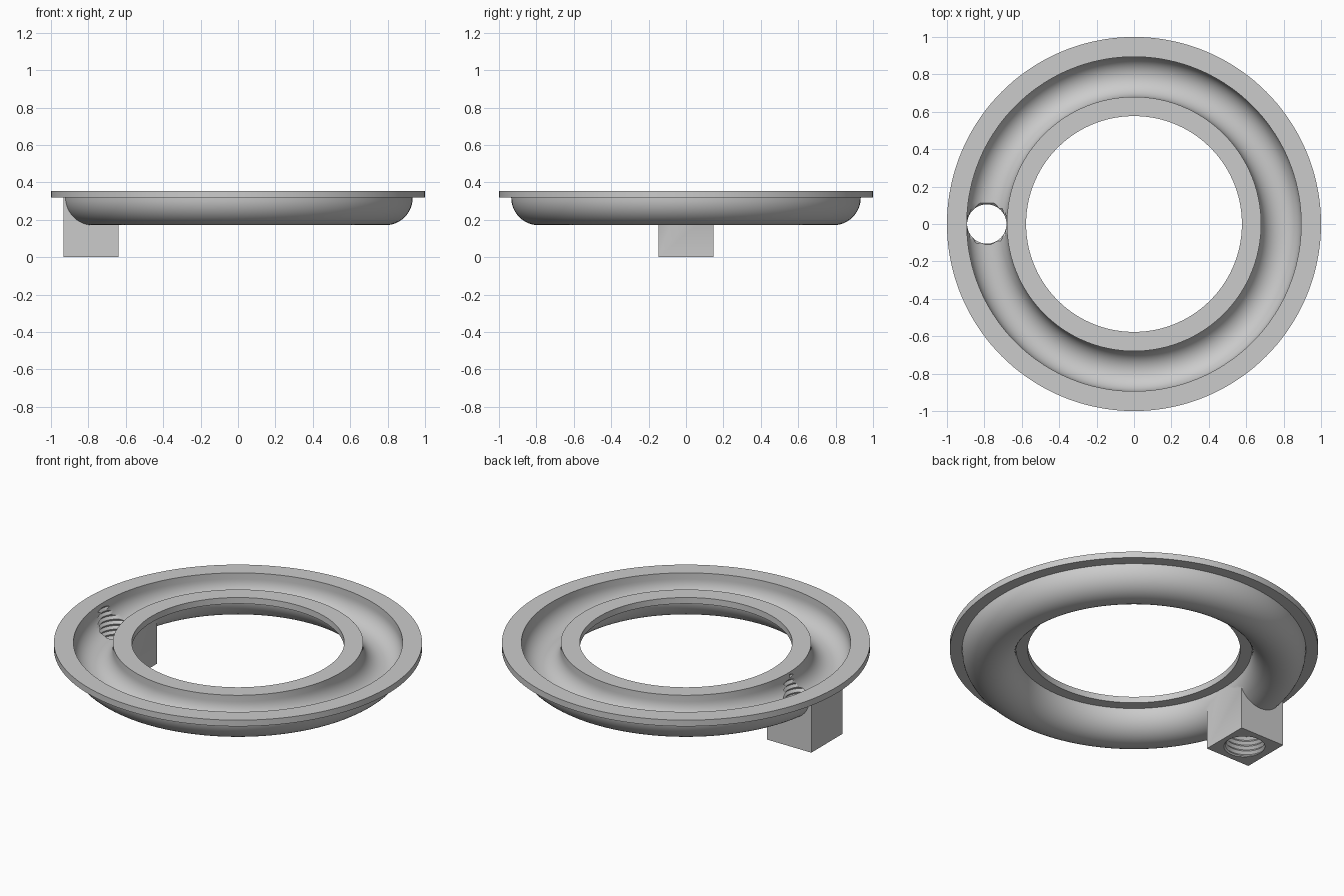
import bpy
import bmesh
from math import sin, cos, pi, tau, radians

if "Cube" in bpy.data.objects:
    bpy.data.objects.remove(bpy.data.objects["Cube"])

grey = bpy.data.materials.new("plain_grey")
grey.use_nodes = True
colour = (0.6, 0.6, 0.6, 1)
grey.diffuse_color = colour
grey.node_tree.nodes["Principled BSDF"].inputs["Base Color"].default_value = colour

TOP, UNDER = 0.355, 0.318      # flange faces
MID = 0.787                    # radius of the channel centre line
SHELL, GROOVE = 0.147, 0.107   # outer and inner channel radii


def finish(bm, name):
    bmesh.ops.recalc_face_normals(bm, faces=bm.faces[:])
    mesh = bpy.data.meshes.new(name)
    bm.to_mesh(mesh)
    bm.free()
    mesh.materials.append(grey)
    obj = bpy.data.objects.new(name, mesh)
    bpy.context.collection.objects.link(obj)
    return obj


def lathe(name, profile, segments=144):
    """Revolve a closed (radius, height) profile around z."""
    bm = bmesh.new()
    rings = [[bm.verts.new((r * cos(tau * s / segments), r * sin(tau * s / segments), z))
              for r, z in profile] for s in range(segments)]
    count = len(profile)
    for s in range(segments):
        a, b = rings[s], rings[(s + 1) % segments]
        for i in range(count):
            j = (i + 1) % count
            bm.faces.new((a[i], b[i], b[j], a[j]))
    return finish(bm, name)


def lower_arc(radius, steps=24):
    return [(MID + radius * cos(pi * i / steps), UNDER - radius * sin(pi * i / steps))
            for i in range(steps + 1)]


def threaded_rod(name, minor, major, pitch, bottom, turns, segments=64):
    """Helical strip with alternating crest and root lines, capped at both ends."""
    bm = bmesh.new()
    rows = 2 * turns
    grid = [[bm.verts.new(((major if j % 2 else minor) * cos(tau * k / segments) - MID,
                           (major if j % 2 else minor) * sin(tau * k / segments),
                           bottom + pitch * (j / 2 + k / segments)))
             for k in range(segments)] for j in range(rows + 1)]
    for j in range(rows):
        for k in range(segments):
            if k + 1 < segments:
                c, d = grid[j][k + 1], grid[j + 1][k + 1]
            elif j + 3 <= rows:
                c, d = grid[j + 2][0], grid[j + 3][0]
            else:
                continue
            bm.faces.new((grid[j][k], c, d, grid[j + 1][k]))
    edges = [e for e in bm.edges if e.is_boundary]
    bmesh.ops.holes_fill(bm, edges=edges, sides=0)
    bmesh.ops.triangulate(bm, faces=bm.faces[:])
    return finish(bm, name)


def combine(target, other, operation):
    mod = target.modifiers.new(operation.lower(), "BOOLEAN")
    mod.operation, mod.solver, mod.object = operation, "EXACT", other
    bpy.context.view_layer.objects.active = target
    bpy.ops.object.modifier_apply(modifier=mod.name)
    bpy.data.objects.remove(other)


# Flanged ring with a half-round belly
ring = lathe("channel_ring", [(0.577, UNDER), (0.577, TOP), (1, TOP), (1, UNDER)] + lower_arc(SHELL))

# Square drain block under the channel, on the right side
bm = bmesh.new()
bmesh.ops.create_cube(bm, size=1)
height = UNDER + 0.015
for v in bm.verts:
    v.co.x = v.co.x * 2 * SHELL - MID
    v.co.y *= 2 * SHELL
    v.co.z = (v.co.z + 0.5) * height
block = finish(bm, "drain_block")
combine(ring, block, "UNION")

# Round-bottomed groove open to the top
groove = lathe("groove_cutter", [(MID - GROOVE, TOP + 0.1), (MID + GROOVE, TOP + 0.1)] + lower_arc(GROOVE))
combine(ring, groove, "DIFFERENCE")

# Threaded hole through the block into the groove
thread = threaded_rod("thread_cutter", 0.105, 0.118, 0.03, -0.075, 13)
combine(ring, thread, "DIFFERENCE")

# Smooth curved faces, crisp rims
bpy.ops.object.select_all(action="DESELECT")
ring.select_set(True)
bpy.context.view_layer.objects.active = ring
bpy.ops.object.shade_smooth_by_angle(angle=radians(30))
